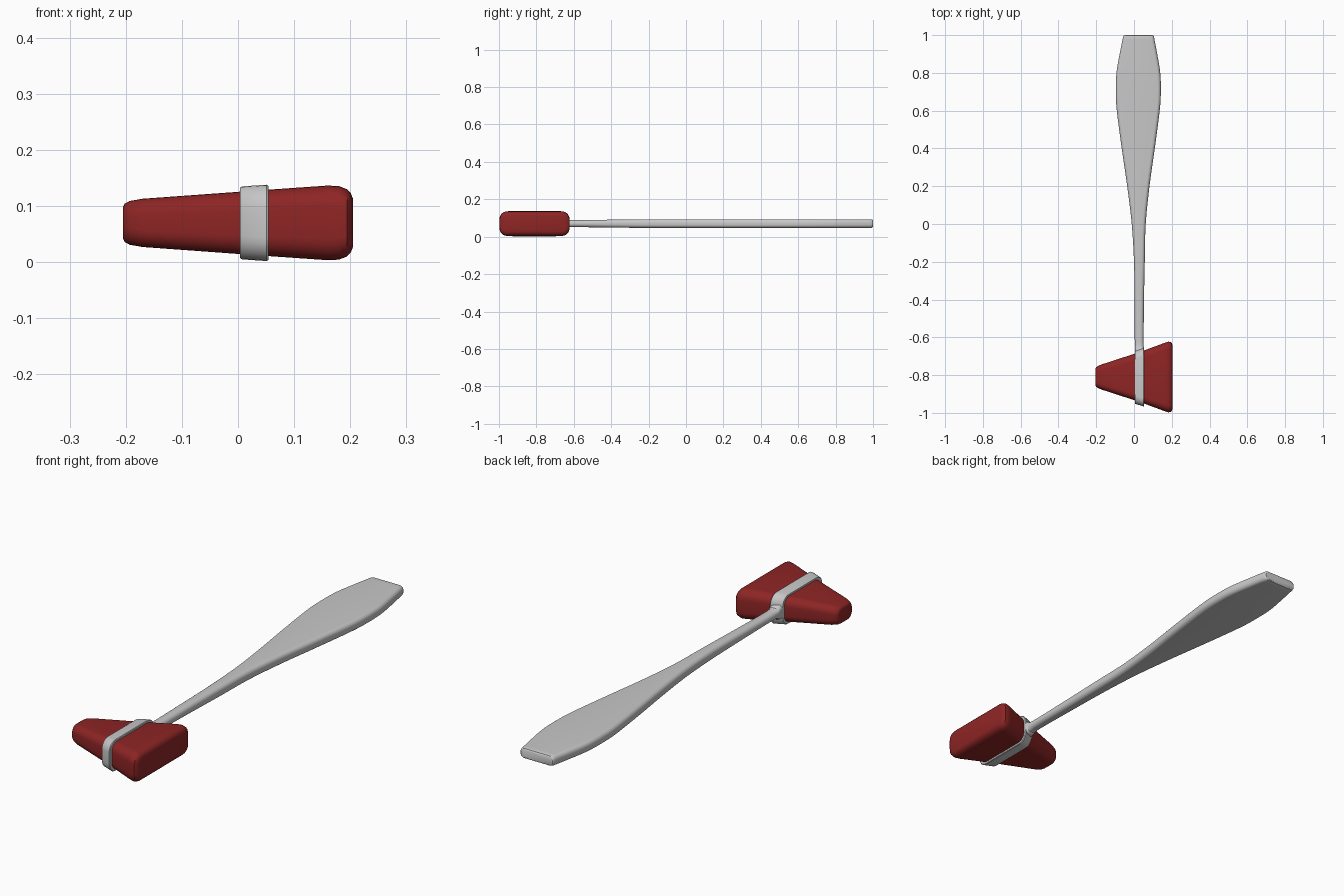
import bpy, bmesh, math
from mathutils import Vector

if "Cube" in bpy.data.objects:
    bpy.data.objects.remove(bpy.data.objects["Cube"])

ZC, HEAD_Y = 0.07, -0.81


def material(name, rgb):
    m = bpy.data.materials.new(name)
    m.diffuse_color = (*rgb, 1)
    m.use_nodes = True
    m.node_tree.nodes["Principled BSDF"].inputs["Base Color"].default_value = m.diffuse_color
    return m


red = material("dark red rubber", (0.27, 0.018, 0.018))
steel = material("grey metal", (0.58, 0.58, 0.58))


def rounded_rect(ha, hz, r, n=6):
    """Points of a rounded rectangle in the (a, z) plane."""
    r = min(r, ha * 0.98, hz * 0.98)
    pts = []
    for k, (sa, sz) in enumerate(((1, 1), (-1, 1), (-1, -1), (1, -1))):
        for i in range(n + 1):
            t = math.pi / 2 * (k + i / n)
            pts.append((sa * (ha - r) + r * math.cos(t), sz * (hz - r) + r * math.sin(t)))
    return pts


def loft(name, place, sections, mat, caps=True, closed=False, angle=35):
    """Skin rounded sections (pos, centre, half width, half height, radius)."""
    bm = bmesh.new()
    rings = [[bm.verts.new(place(p, c + a, ZC + z)) for a, z in rounded_rect(ha, hz, r)]
             for p, c, ha, hz, r in sections]
    pairs = list(zip(rings, rings[1:])) + ([(rings[-1], rings[0])] if closed else [])
    n = len(rings[0])
    for lo, hi in pairs:
        for i in range(n):
            j = (i + 1) % n
            bm.faces.new((lo[i], lo[j], hi[j], hi[i]))
    if caps:
        bm.faces.new(rings[0])
        bm.faces.new(rings[-1])
    bmesh.ops.recalc_face_normals(bm, faces=bm.faces)
    me = bpy.data.meshes.new(name)
    bm.to_mesh(me)
    bm.free()
    me.materials.append(mat)
    ob = bpy.data.objects.new(name, me)
    bpy.context.collection.objects.link(ob)
    bpy.ops.object.select_all(action='DESELECT')
    ob.select_set(True)
    bpy.context.view_layer.objects.active = ob
    bpy.ops.object.shade_smooth_by_angle(angle=math.radians(angle))
    return ob


def smooth_path(rows, steps=4):
    """Catmull-Rom interpolation between rows of numbers."""
    v = [Vector(r) for r in rows]
    out = []
    for i in range(len(v) - 1):
        a, b, c, d = v[max(i - 1, 0)], v[i], v[i + 1], v[min(i + 2, len(v) - 1)]
        for s in range(steps):
            t = s / steps
            out.append(0.5 * (2 * b + (c - a) * t + (2 * a - 5 * b + 4 * c - d) * t ** 2
                              + (3 * b - a - 3 * c + d) * t ** 3))
    return out + [v[-1]]


def along_x(p, a, z):
    return (p, a, z)


def along_y(p, a, z):
    return (a, p, z)


# Rubber head: tapered wedge with rounded ends (x, half y, half z, radius)
head = [(-0.205, 0.042, 0.028, 0.022), (-0.202, 0.050, 0.034, 0.027), (-0.193, 0.058, 0.039, 0.03),
        (-0.170, 0.067, 0.043, 0.03), (0.03, 0.132, 0.0575, 0.036), (0.160, 0.180, 0.0665, 0.04),
        (0.180, 0.187, 0.0655, 0.04), (0.194, 0.186, 0.060, 0.038), (0.201, 0.178, 0.053, 0.032),
        (0.205, 0.164, 0.043, 0.025)]
loft("rubber_head", along_x, [(x, HEAD_Y, hy, hz, r) for x, hy, hz, r in head], red)

# Metal band wrapped around the head (x, half y, half z)
band = [(0.004, 0.120, 0.050), (0.004, 0.137, 0.063), (0.007, 0.140, 0.065),
        (0.051, 0.154, 0.068), (0.054, 0.152, 0.066), (0.054, 0.135, 0.052)]
loft("metal_band", along_x, [(x, HEAD_Y - 0.002, hy, hz, 0.042) for x, hy, hz in band],
     steel, caps=False, closed=True)

# Handle: slim neck swelling into a flat paddle grip (y, left x, right x, half z)
outline = [(-0.675, 0.004, 0.054, 0.034), (-0.655, 0.004, 0.053, 0.027), (-0.62, 0.004, 0.051, 0.019),
           (-0.40, 0.003, 0.053, 0.021), (-0.20, 0.000, 0.057, 0.023), (0.0, -0.012, 0.062, 0.023),
           (0.20, -0.036, 0.082, 0.023), (0.40, -0.065, 0.110, 0.023), (0.60, -0.091, 0.136, 0.023),
           (0.70, -0.096, 0.142, 0.023), (0.80, -0.093, 0.139, 0.023), (0.90, -0.076, 0.123, 0.023),
           (0.99, -0.058, 0.106, 0.023)]
rows = [tuple(r) for r in smooth_path(outline)] + [(0.997, -0.056, 0.104, 0.021), (1.0, -0.053, 0.101, 0.017)]
loft("handle", along_y, [(y, (l + r) / 2, (r - l) / 2, hz, 0.018) for y, l, r, hz in rows], steel)
